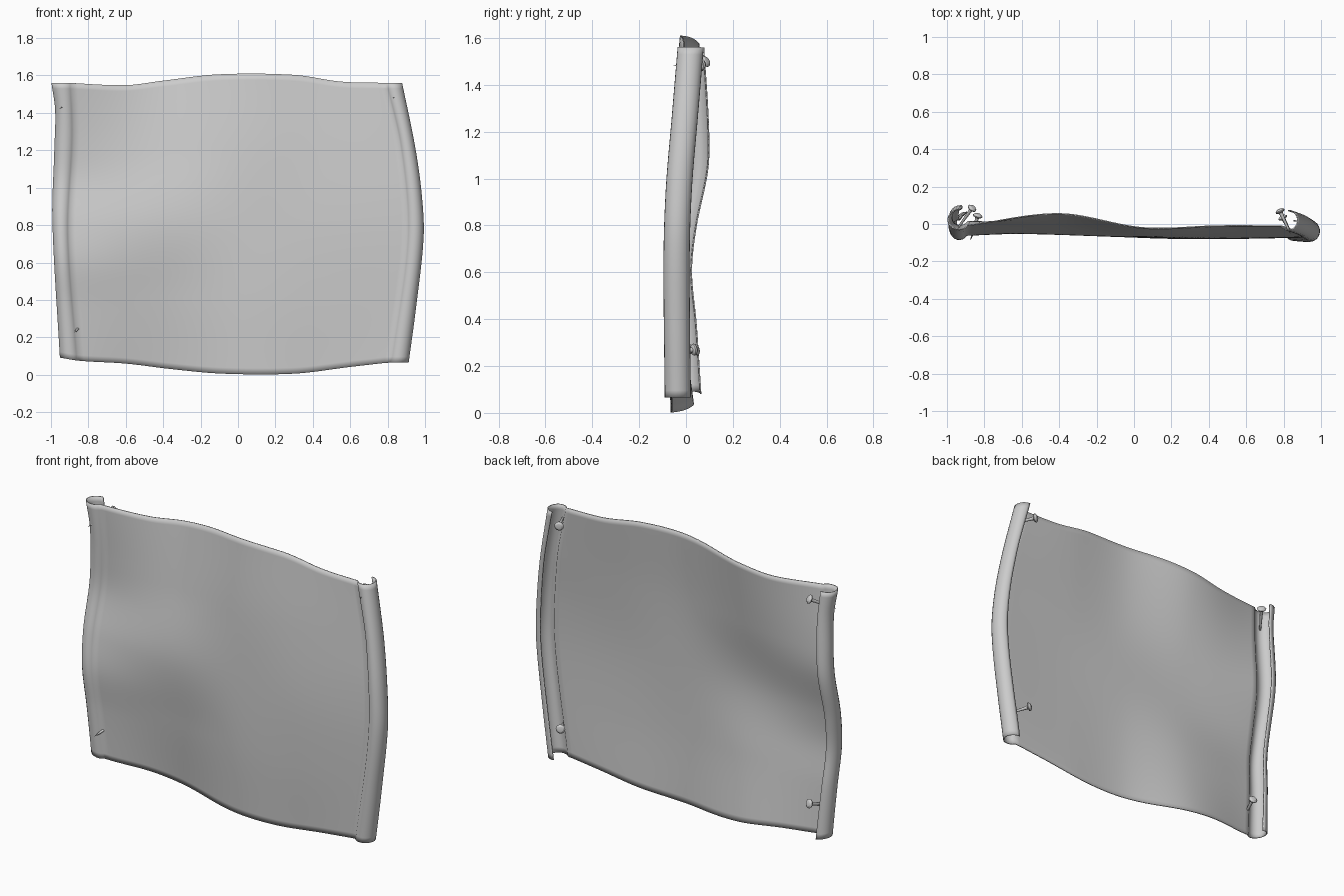
import bpy, bmesh, math
from mathutils import Vector

if "Cube" in bpy.data.objects:
    bpy.data.objects.remove(bpy.data.objects["Cube"])


def spline(pts, x):
    """Smooth curve through (x, value) points, clamped at both ends."""
    if x <= pts[0][0]:
        return pts[0][1]
    if x >= pts[-1][0]:
        return pts[-1][1]
    n = len(pts)

    def slope(i):
        a, b = pts[max(i - 1, 0)], pts[min(i + 1, n - 1)]
        return (b[1] - a[1]) / (b[0] - a[0])
    i = max(k for k in range(n - 1) if pts[k][0] <= x)
    (x0, y0), (x1, y1) = pts[i], pts[i + 1]
    h = x1 - x0
    t = (x - x0) / h
    return ((2*t**3 - 3*t*t + 1) * y0 + (t**3 - 2*t*t + t) * h * slope(i)
            + (3*t*t - 2*t**3) * y1 + (t**3 - t*t) * h * slope(i + 1))


# Wavy top and bottom borders: (x, z)
TOP = [(-0.9, 1.56), (-0.6, 1.548), (-0.4, 1.572), (-0.1, 1.606),
       (0.3, 1.603), (0.55, 1.567), (0.8, 1.56)]
BOTTOM = [(-0.95, 0.092), (-0.85, 0.075), (-0.6, 0.06), (-0.35, 0.03),
          (-0.08, 0.006), (0.3, 0.006), (0.6, 0.042), (0.8, 0.065)]

# Curled sides along the height: outer x, crease x, roll centre y
LEFT_OUT = [(0, -0.95), (0.5, -0.99), (0.75, -0.98), (0.9, -0.975), (1, -0.995)]
LEFT_IN = [(0, -0.85), (0.45, -0.90), (0.8, -0.875), (1, -0.885)]
LEFT_Y = [(0, 0.01), (0.2, -0.01), (0.35, -0.03), (0.48, -0.01),
          (0.65, 0.04), (0.78, 0.042), (1, 0.022)]
RIGHT_OUT = [(0, 0.91), (0.2, 0.95), (0.45, 0.99), (0.6, 0.98), (0.77, 0.945), (1, 0.875)]
RIGHT_IN = [(0, 0.81), (0.45, 0.90), (0.77, 0.865), (1, 0.785)]
RIGHT_Y = [(0, -0.035), (0.4, -0.04), (0.6, -0.03), (0.8, -0.005), (1, 0.02)]

# Waves of the sheet: y along the height at three columns
WAVES = {-0.4: [(0, 0.03), (0.25, -0.02), (0.5, -0.055), (0.75, 0.0), (1, 0.055)],
         0.05: [(0, -0.055), (0.25, -0.07), (0.5, -0.07), (0.75, -0.055), (1, -0.02)],
         0.45: [(0, -0.06), (0.25, -0.075), (0.5, -0.075), (0.75, -0.05), (1, -0.01)]}
ROWS, COLS, ARC = 48, 56, 14


def roll(out, inn, cy, side):
    """Half-tube section from the crease, round the front, to the back lip."""
    rx, ry = abs(out - inn) * 0.53, 0.053
    cx = out - side * rx
    pts = []
    for k in range(ARC + 1):
        a = math.radians(-145 + 240 * k / ARC)
        pts.append((cx + side * rx * math.cos(a), cy + ry * math.sin(a)))
    return pts


def section(t):
    left = roll(spline(LEFT_OUT, t), spline(LEFT_IN, t), spline(LEFT_Y, t), -1)
    right = roll(spline(RIGHT_OUT, t), spline(RIGHT_IN, t), spline(RIGHT_Y, t), 1)
    ctrl = [left[0]] + [(x, spline(w, t)) for x, w in WAVES.items()] + [right[0]]
    x0, x1 = left[0][0], right[0][0]
    mid = [x0 + (x1 - x0) * k / COLS for k in range(1, COLS)]
    return left[::-1] + [(x, spline(ctrl, x)) for x in mid] + right


# Parchment sheet with curled sides
bm = bmesh.new()
rows = []
for r in range(ROWS + 1):
    t = r / ROWS
    rows.append([bm.verts.new((x, y, spline(BOTTOM, x) * (1 - t) + spline(TOP, x) * t))
                 for x, y in section(t)])
for a, b in zip(rows, rows[1:]):
    for i in range(len(a) - 1):
        bm.faces.new((a[i], a[i + 1], b[i + 1], b[i]))
mesh = bpy.data.meshes.new("sheet")
bm.to_mesh(mesh)
bm.free()
sheet = bpy.data.objects.new("sheet", mesh)
bpy.context.collection.objects.link(sheet)
mod = sheet.modifiers.new("thickness", 'SOLIDIFY')
mod.thickness = 0.006
mod.offset = 0
for p in mesh.polygons:
    p.use_smooth = True


# Nails: domed head, tapered shaft, sharp tip
def nail(name, head, tip):
    head, tip = Vector(head), Vector(tip)
    length = (tip - head).length
    prof = [(0, -0.012), (0.016, -0.009), (0.026, 0), (0.024, 0.006),
            (0.011, 0.012), (0.009, 0.03), (0.006, length * 0.75), (0, length)]
    bm = bmesh.new()
    n = 12
    rot = (tip - head).to_track_quat('Z', 'Y')
    rings = []
    for rad, z in prof:
        count = n if rad else 1
        rings.append([bm.verts.new(head + rot @ Vector((rad * math.cos(2 * math.pi * k / n),
                                                        rad * math.sin(2 * math.pi * k / n), z)))
                      for k in range(count)])
    for a, b in zip(rings, rings[1:]):
        for k in range(n):
            j = (k + 1) % n
            quad = [a[k % len(a)], a[j % len(a)], b[j % len(b)], b[k % len(b)]]
            bm.faces.new(list(dict.fromkeys(quad)))
    bmesh.ops.recalc_face_normals(bm, faces=bm.faces)
    me = bpy.data.meshes.new(name)
    bm.to_mesh(me)
    bm.free()
    ob = bpy.data.objects.new(name, me)
    bpy.context.collection.objects.link(ob)
    bpy.ops.object.select_all(action='DESELECT')
    ob.select_set(True)
    bpy.context.view_layer.objects.active = ob
    bpy.ops.object.shade_smooth_by_angle()


nail("nail_top_left", (-0.865, 0.085, 1.50), (-0.955, -0.04, 1.42))
nail("nail_bottom_left", (-0.835, 0.045, 0.27), (-0.875, -0.09, 0.225))
nail("nail_top_right", (0.78, 0.07, 1.485), (0.838, -0.055, 1.483))
nail("nail_bottom_right", (0.795, 0.035, 0.27), (0.85, -0.07, 0.255))
